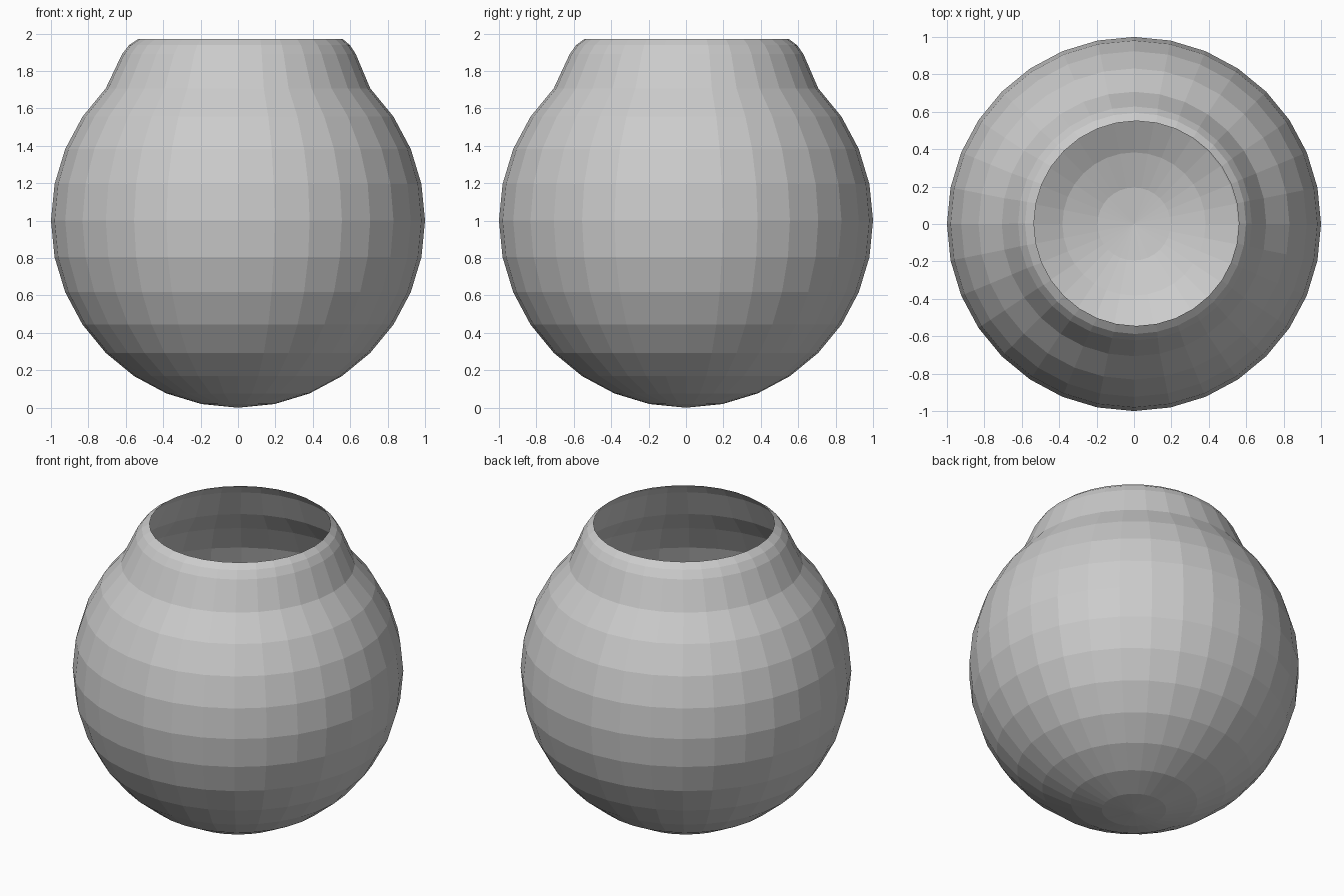
import bpy, bmesh
from mathutils import Vector

if "Cube" in bpy.data.objects:
    bpy.data.objects.remove(bpy.data.objects["Cube"])

bm = bmesh.new()

# Round body: a 32 x 16 sphere with its upper cap removed
bmesh.ops.create_uvsphere(bm, u_segments=32, v_segments=16, radius=1)
bmesh.ops.translate(bm, verts=bm.verts, vec=(0, 0, 1))
bmesh.ops.delete(bm, geom=[v for v in bm.verts if v.co.z > 1.75], context='VERTS')

# Neck and rounded lip: extrude the open edge (radius, height, x offset)
for radius, height, shift in [(0.625, 1.89, 0.005), (0.591, 1.938, 0.008), (0.548, 1.97, 0.013)]:
    rim = [e for e in bm.edges if e.is_boundary]
    new = bmesh.ops.extrude_edge_only(bm, edges=rim)["geom"]
    ring = [v for v in new if isinstance(v, bmesh.types.BMVert)]
    centre = sum((v.co for v in ring), Vector()) / len(ring)
    for v in ring:
        d = v.co - centre
        d.z = 0
        v.co = d.normalized() * radius + Vector((shift, 0.003, height))

bmesh.ops.recalc_face_normals(bm, faces=bm.faces)
mesh = bpy.data.meshes.new("round_pot")
bm.to_mesh(mesh)
bm.free()
bpy.context.collection.objects.link(bpy.data.objects.new("round_pot", mesh))
